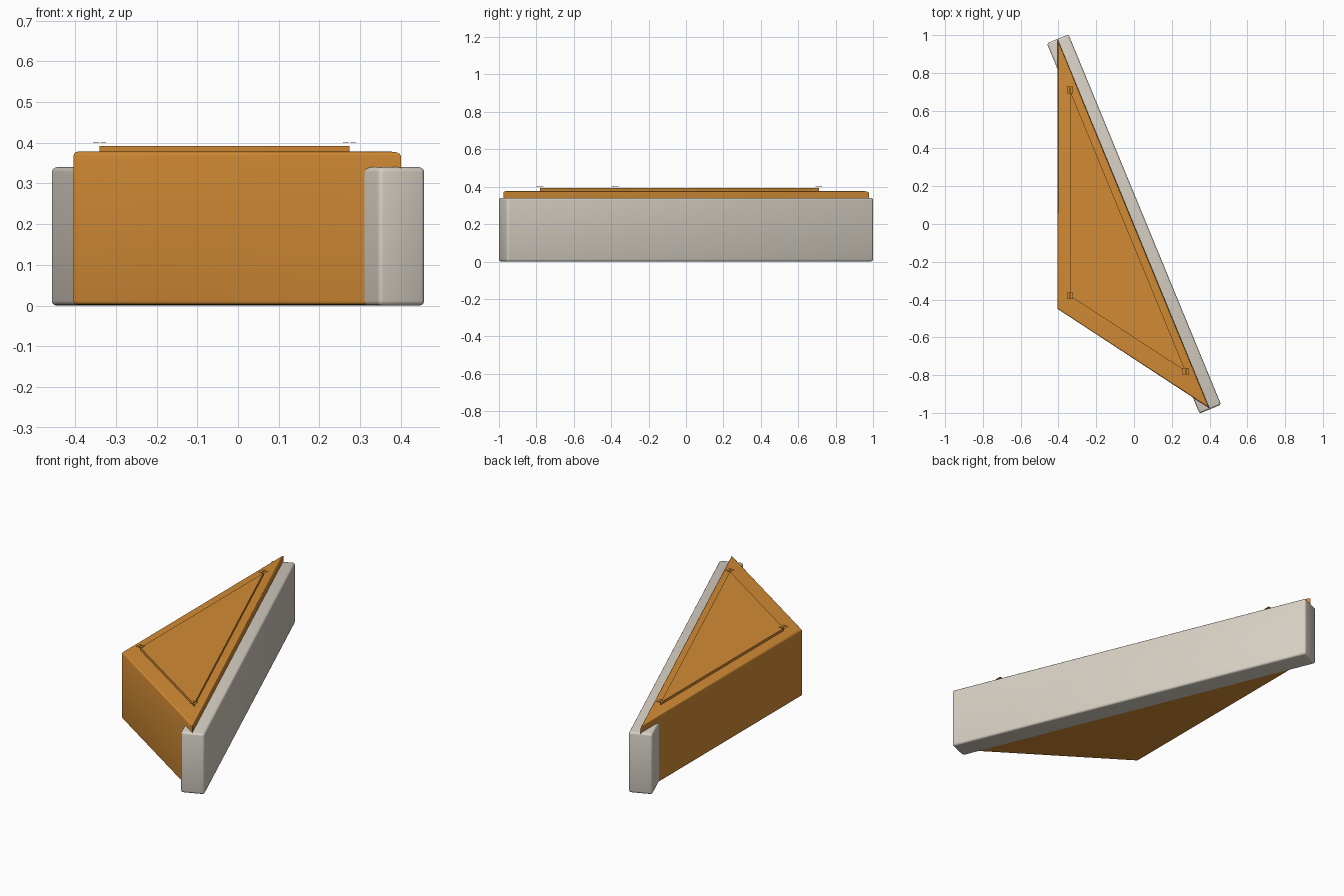
import bpy
import bmesh
import math

cube = bpy.data.objects.get("Cube")
if cube:
    bpy.data.objects.remove(cube, do_unlink=True)


def material(name, color):
    mat = bpy.data.materials.new(name)
    mat.use_nodes = True
    mat.diffuse_color = (*color, 1)
    mat.node_tree.nodes["Principled BSDF"].inputs["Base Color"].default_value = (*color, 1)
    return mat


ORANGE = material("orange", (0.65, 0.26, 0.035))
STONE = material("warm_grey", (0.68, 0.63, 0.55))


def prism(name, outline, z0, z1, mat, bevel=0, bevel_uprights=False):
    """Extrude a flat outline from z0 to z1, rounding its edges if asked."""
    bm = bmesh.new()
    base = bm.faces.new([bm.verts.new((x, y, z0)) for x, y in outline])
    top = bmesh.ops.extrude_face_region(bm, geom=[base], use_keep_orig=True)["geom"]
    for v in top:
        if isinstance(v, bmesh.types.BMVert):
            v.co.z = z1
    bmesh.ops.recalc_face_normals(bm, faces=bm.faces[:])
    if bevel:
        edges = [e for e in bm.edges
                 if bevel_uprights or abs(e.verts[0].co.z - e.verts[1].co.z) < 1e-5]
        bmesh.ops.bevel(bm, geom=edges, offset=bevel, segments=3,
                        profile=0.5, affect='EDGES', clamp_overlap=True)
    mesh = bpy.data.meshes.new(name)
    bm.to_mesh(mesh)
    bm.free()
    mesh.materials.append(mat)
    obj = bpy.data.objects.new(name, mesh)
    bpy.context.collection.objects.link(obj)
    if bevel:
        bpy.ops.object.select_all(action='DESELECT')
        obj.select_set(True)
        bpy.context.view_layer.objects.active = obj
        bpy.ops.object.shade_smooth_by_angle(angle=math.radians(35))
    return obj


def rectangle(cx, cy, half_x, half_y):
    return [(cx + sx * half_x, cy + sy * half_y)
            for sx, sy in ((-1, -1), (1, -1), (1, 1), (-1, 1))]


# Long wall, turned diagonally
wall = prism("back_wall", rectangle(0, 0, 0.062, 1.06), 0, 0.34, STONE, 0.012, True)
wall.rotation_euler.z = math.radians(22.4)

# Triangular body leaning on the wall
prism("wedge_body", [(-0.404, 0.978), (-0.404, -0.45), (0.4, -0.976)],
      0.002, 0.378, ORANGE, 0.01)

# Raised panel on top
panel = [(-0.34, 0.71), (-0.34, -0.38), (0.274, -0.78)]
prism("top_panel", panel, 0.37, 0.392, ORANGE)

# Pair of thin tabs over each panel corner
for i, (x, y) in enumerate(panel):
    for side, dx in (("left", 0.009), ("right", -0.009)):
        prism(f"corner_tab_{i + 1}_{side}", rectangle(x + dx, y, 0.007, 0.018),
              0.399, 0.401, ORANGE)
